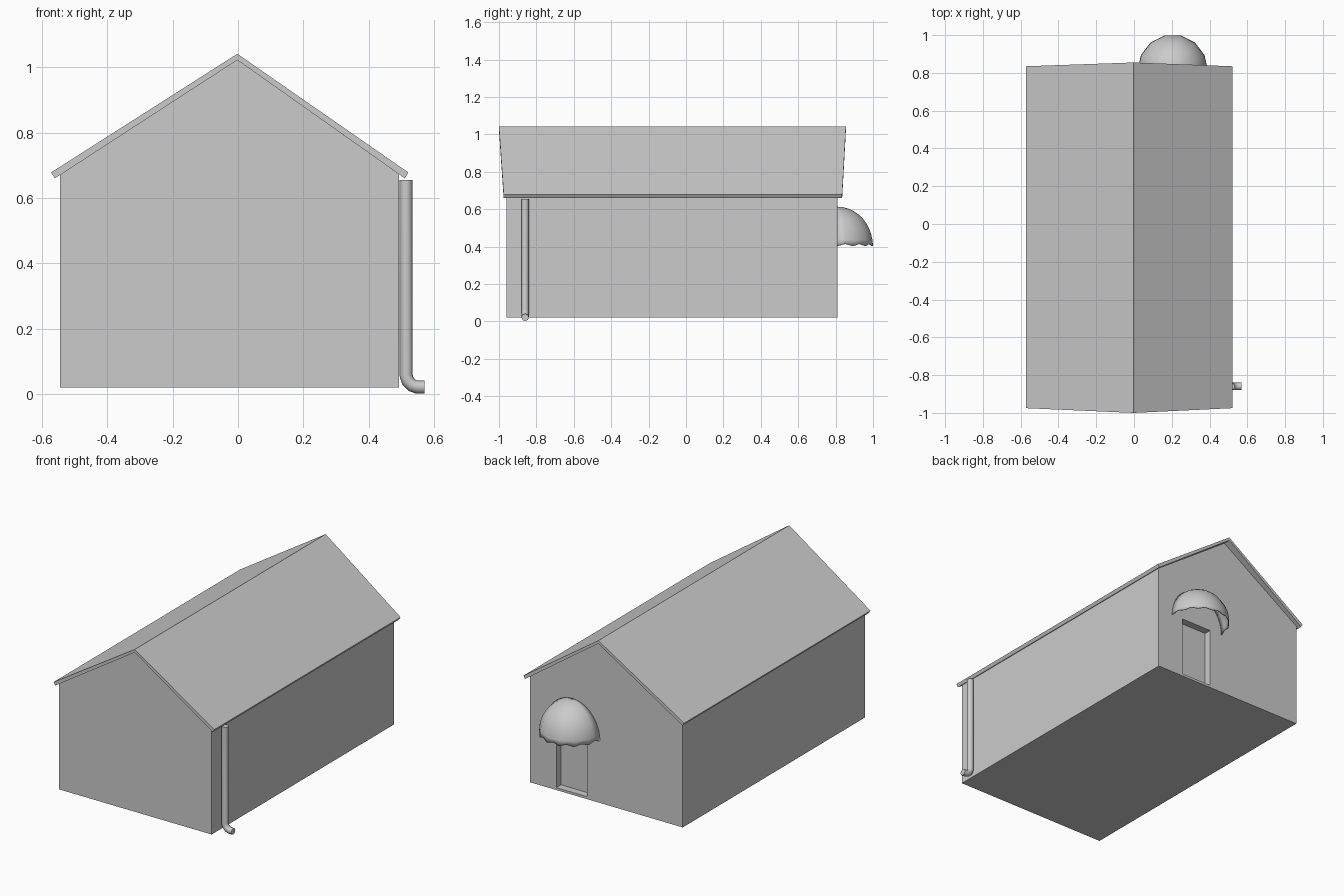
import bpy
import bmesh
from math import sin, cos, pi, radians
from mathutils import Vector

if "Cube" in bpy.data.objects:
    bpy.data.objects.remove(bpy.data.objects["Cube"])


def finish(name, bm):
    bmesh.ops.recalc_face_normals(bm, faces=bm.faces)
    mesh = bpy.data.meshes.new(name)
    bm.to_mesh(mesh)
    bm.free()
    obj = bpy.data.objects.new(name, mesh)
    bpy.context.collection.objects.link(obj)
    return obj


def extrude_profile(name, front, back):
    """Solid between two matching loops of 3D points."""
    bm = bmesh.new()
    a = [bm.verts.new(p) for p in front]
    b = [bm.verts.new(p) for p in back]
    n = len(a)
    bm.faces.new(a)
    bm.faces.new(b[::-1])
    for i in range(n):
        j = (i + 1) % n
        bm.faces.new((a[i], b[i], b[j], a[j]))
    return finish(name, bm)


def smooth(obj, angle):
    bpy.ops.object.select_all(action='DESELECT')
    obj.select_set(True)
    bpy.context.view_layer.objects.active = obj
    bpy.ops.object.shade_smooth_by_angle(angle=radians(angle))


# House walls: gabled profile run along y
gable = [(-0.545, 0.02), (0.493, 0.02), (0.493, 0.672), (-0.002, 1.022), (-0.545, 0.67)]
walls = extrude_profile("house_walls",
                        [(x, -0.96, z) for x, z in gable],
                        [(x, 0.81, z) for x, z in gable])

# Door recess in the back wall
door = [(0.105, 0.035), (0.315, 0.035), (0.315, 0.40), (0.105, 0.40)]
cutter = extrude_profile("door_cutter",
                         [(x, 0.765, z) for x, z in door],
                         [(x, 0.90, z) for x, z in door])
cutter.hide_render = True
cutter.hide_viewport = True
cut = walls.modifiers.new("door_recess", 'BOOLEAN')
cut.operation = 'DIFFERENCE'
cut.solver = 'EXACT'
cut.object = cutter

# Roof sheet: ridge overhangs further than the eaves
section = [(-0.572, 0.678), (-0.56, 0.66), (-0.002, 1.022),
           (0.51, 0.66), (0.521, 0.678), (-0.002, 1.041)]
ridge = [False, False, True, False, False, True]
extrude_profile("roof",
                [(x, -1.0 if r else -0.975, z) for (x, z), r in zip(section, ridge)],
                [(x, 0.855 if r else 0.835, z) for (x, z), r in zip(section, ridge)])

# Drainpipe with an elbow at the foot
curve = bpy.data.curves.new("drainpipe", 'CURVE')
curve.dimensions = '3D'
curve.bevel_depth = 0.02
curve.bevel_resolution = 2
curve.use_fill_caps = True
path = [(0.514, 0.655), (0.514, 0.058), (0.519, 0.041), (0.532, 0.027), (0.548, 0.0215), (0.57, 0.0215)]
spline = curve.splines.new('POLY')
spline.points.add(len(path) - 1)
for point, (x, z) in zip(spline.points, path):
    point.co = (x, -0.86, z, 1)
pipe = bpy.data.objects.new("drainpipe", curve)
bpy.context.collection.objects.link(pipe)

# Domed awning: seven gores, scalloped rim
bm = bmesh.new()
gores, rings = 7, 10
plan = [Vector((cos(pi * i / gores), sin(pi * i / gores))) for i in range(gores + 1)]
outline = [plan[0]]
for p, q in zip(plan, plan[1:]):
    outline += [(p + q) / 2, q]
top = bm.verts.new((0.205, 0.81, 0.613))
grid = []
for r in range(rings):
    t = pi / 2 * r / rings
    row = []
    for i, p in enumerate(outline):
        z = 0.402 + 0.211 * sin(t) + (0.012 if r == 0 and i % 2 else 0)
        row.append(bm.verts.new((0.205 + 0.187 * cos(t) * p.x, 0.81 + 0.194 * cos(t) * p.y, z)))
    grid.append(row)
for i in range(len(outline) - 1):
    for lo, hi in zip(grid, grid[1:]):
        bm.faces.new((lo[i], lo[i + 1], hi[i + 1], hi[i]))
    bm.faces.new((grid[-1][i], grid[-1][i + 1], top))
awning = finish("door_awning", bm)
smooth(awning, 40)
shell = awning.modifiers.new("thickness", 'SOLIDIFY')
shell.thickness = 0.005
shell.offset = -1
